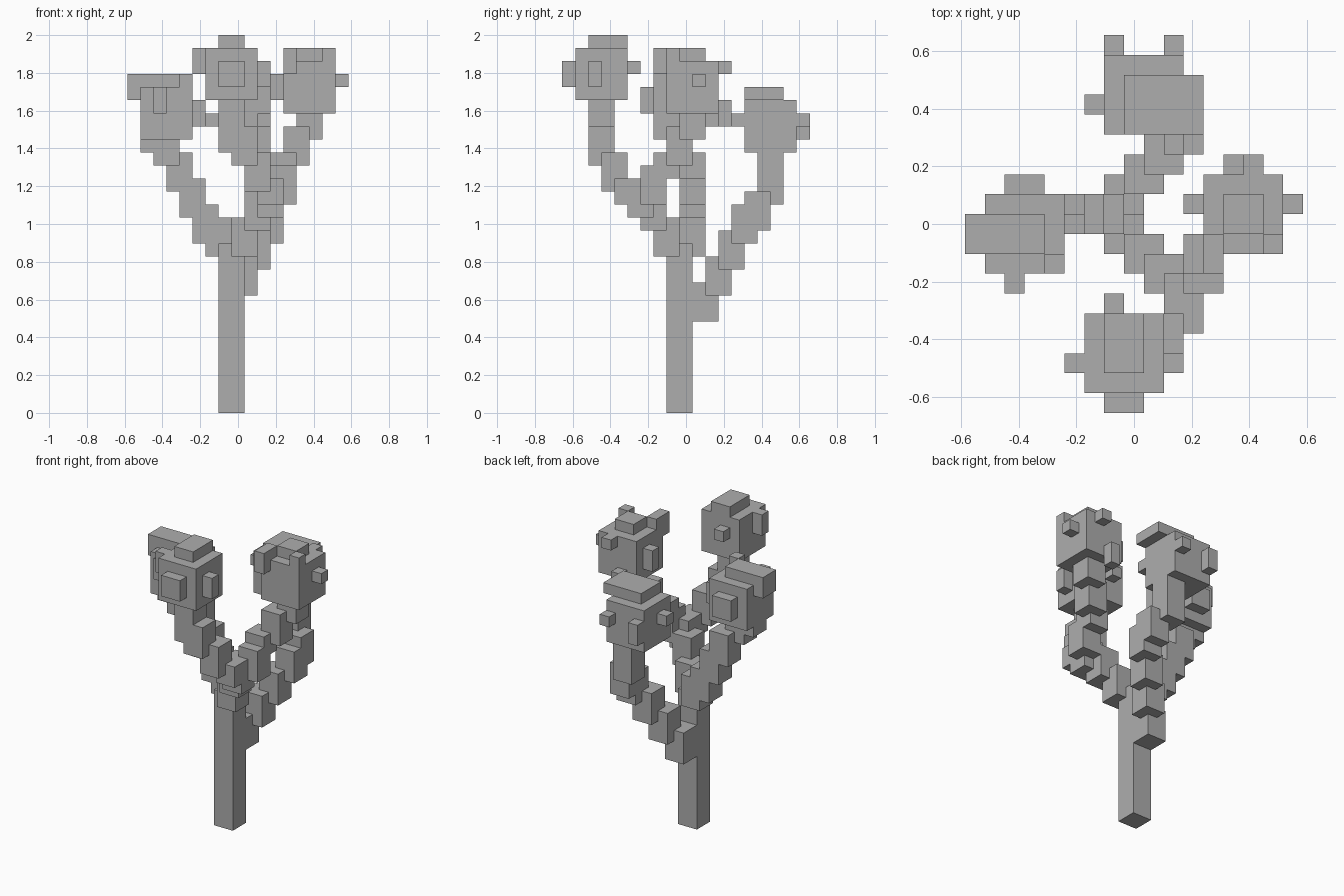
import bpy
import bmesh
from mathutils import Vector

default_cube = bpy.data.objects.get("Cube")
if default_cube:
    bpy.data.objects.remove(default_cube, do_unlink=True)

# One block edge, and the grid point that sits at the world origin
UNIT = 2 / 29
ORIGIN = Vector((8.5, 9.5, 0))

grey = bpy.data.materials.new("plain_grey")
grey.use_nodes = True
grey.diffuse_color = (0.42, 0.42, 0.42, 1)
grey.node_tree.nodes["Principled BSDF"].inputs["Base Color"].default_value = grey.diffuse_color

parts = {}


def add_box(part, corner, size):
    """Fill a box of grid cells belonging to the named part."""
    cells = parts.setdefault(part, set())
    x, y, z = corner
    for i in range(size[0]):
        for j in range(size[1]):
            for k in range(size[2]):
                cells.add((x + i, y + j, z + k))


def add_branch(part, steps):
    """Stack stepped segments, each two cells wide and deep."""
    for x, y, bottom, top in steps:
        add_box(part, (x, y, bottom), (2, 2, top - bottom))


def add_crown(part, corner, knobs):
    """Make a four-cell cube of leaves with knobs on its faces."""
    add_box(part, corner, (4, 4, 4))
    for offset, size in knobs:
        place = tuple(c + o for c, o in zip(corner, offset))
        add_box(part, place, size)


# Trunk
add_box("trunk", (7, 8, 0), (2, 2, 13))

# Branches climbing outwards in steps
add_branch("front_branch", [
    (8, 7, 12, 15), (9, 6, 14, 17), (10, 5, 15, 18), (10, 4, 16, 18),
    (9, 3, 17, 20), (8, 2, 19, 22), (7, 2, 20, 24),
])
add_branch("left_branch", [
    (11, 6, 16, 19), (11, 7, 18, 20), (12, 8, 19, 22), (13, 9, 21, 23),
])
add_branch("right_branch", [
    (6, 9, 12, 15), (5, 9, 13, 16), (4, 9, 15, 18), (3, 9, 17, 20),
    (2, 8, 19, 21),
])
add_branch("back_branch", [
    (7, 10, 7, 10), (8, 11, 9, 12), (9, 12, 11, 14), (10, 13, 13, 16),
    (10, 14, 14, 17), (9, 15, 16, 20),
])

# Knob sizes shared by the crowns
DOT = (1, 1, 1)
TALL = (1, 1, 2)

# Front crown: top cap, front plate and side knobs
add_crown("front_crown", (6, 1, 24), [
    ((1, 1, 4), (2, 3, 1)),
    ((1, -1, 1), (2, 1, 2)),
    ((-1, 1, 2), TALL),
    ((4, 1, 1), TALL),
    ((1, 4, 2), DOT),
])

# Left crown: top cap, raised corners and side knobs
add_crown("left_crown", (12, 8, 23), [
    ((1, 1, 4), (2, 2, 1)),
    ((0, -1, 3), (1, 2, 2)),
    ((3, 0, 4), DOT),
    ((4, 2, 2), DOT),
    ((-1, 2, 1), TALL),
    ((2, 4, 3), DOT),
    ((1, 4, -1), TALL),
])

# Right crown: overhanging slab, back plate and knobs
add_crown("right_crown", (1, 7, 21), [
    ((-1, 1, 3), (4, 2, 2)),
    ((3, 0, 4), DOT),
    ((1, -1, 2), TALL),
    ((1, 4, 1), (2, 1, 2)),
    ((4, 2, 1), TALL),
    ((0, 1, -1), (2, 2, 1)),
])

# Back crown: shifted slab and knobs
add_crown("back_crown", (7, 14, 20), [
    ((1, 0, 4), (4, 3, 1)),
    ((0, 4, 1), TALL),
    ((3, 4, 2), DOT),
    ((-1, 1, 2), DOT),
    ((3, -1, 2), DOT),
])

# Build each part as an outer shell without hidden inner walls
occupied = set().union(*parts.values())
built = set()
for name, cells in parts.items():
    bm = bmesh.new()
    for cell in sorted(cells - built):
        centre = Vector(cell) + Vector((0.5, 0.5, 0.5))
        for axis in range(3):
            for sign in (-1, 1):
                normal = Vector((0, 0, 0))
                normal[axis] = sign
                if tuple(int(c + n) for c, n in zip(cell, normal)) in occupied:
                    continue
                across = Vector((0, 0, 0))
                across[(axis + 1) % 3] = 0.5
                along = normal.cross(across)
                middle = centre + normal / 2
                corners = (-across - along, across - along, across + along, along - across)
                bm.faces.new([bm.verts.new((middle + c - ORIGIN) * UNIT) for c in corners])
    built |= cells
    bmesh.ops.remove_doubles(bm, verts=bm.verts[:], dist=UNIT / 100)
    bmesh.ops.dissolve_limit(bm, angle_limit=0.01, verts=bm.verts[:], edges=bm.edges[:])
    mesh = bpy.data.meshes.new(name)
    bm.to_mesh(mesh)
    bm.free()
    mesh.materials.append(grey)
    bpy.context.collection.objects.link(bpy.data.objects.new(name, mesh))
